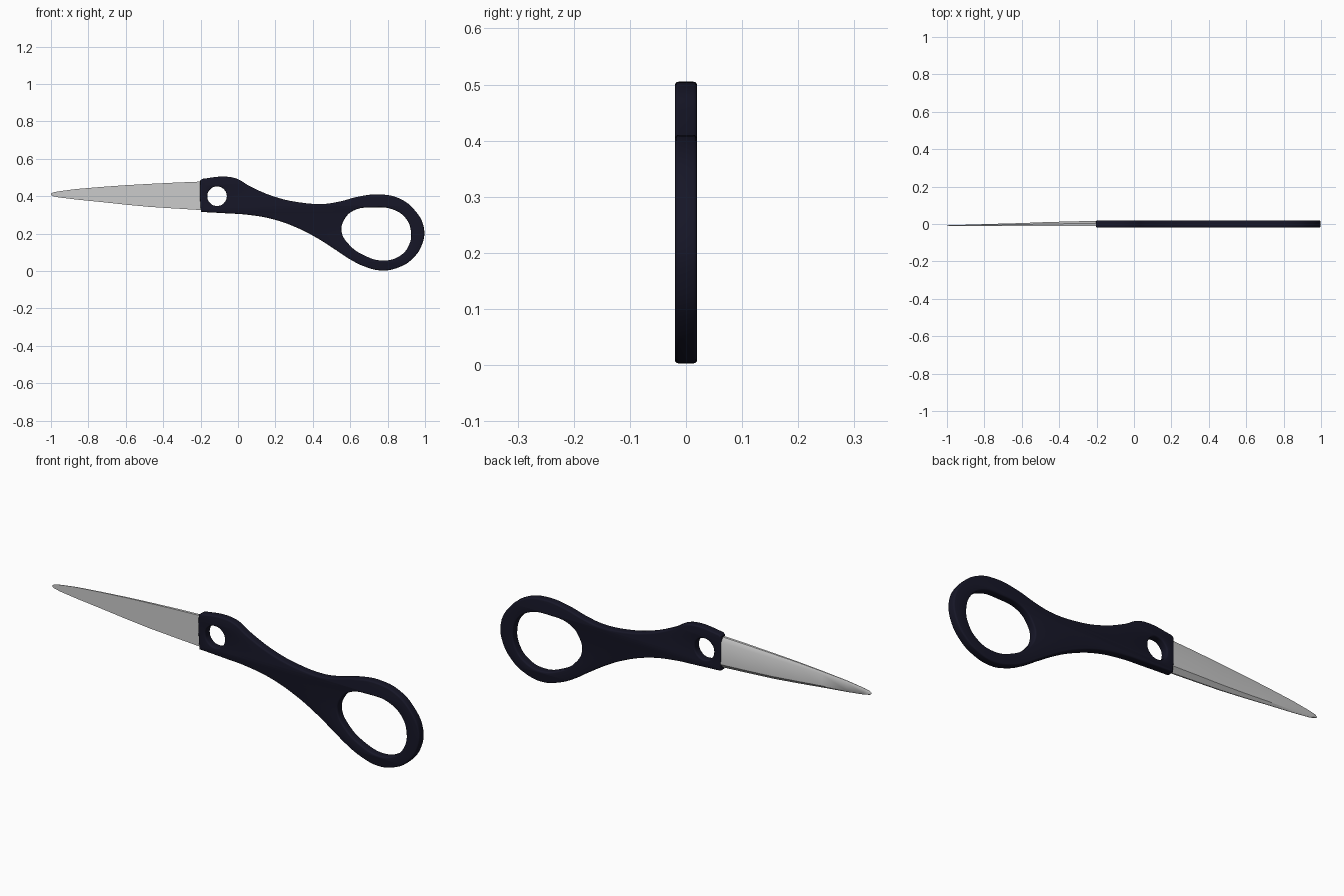
import bpy, bmesh, math

if "Cube" in bpy.data.objects:
    bpy.data.objects.remove(bpy.data.objects["Cube"])


def spline(curve, pts, corners=()):
    s = curve.splines.new('BEZIER')
    s.bezier_points.add(len(pts) - 1)
    for p, (x, z) in zip(s.bezier_points, pts):
        p.co = (x, z, 0)
    for i, p in enumerate(s.bezier_points):
        p.handle_left_type = p.handle_right_type = 'VECTOR' if i in corners else 'AUTO'
    s.use_cyclic_u = True
    s.resolution_u = 6


def smooth(ob):
    bpy.ops.object.select_all(action='DESELECT')
    ob.select_set(True)
    bpy.context.view_layer.objects.active = ob
    bpy.ops.object.shade_smooth_by_angle(angle=math.radians(35))


# Handle: outline with finger hole and pivot hole, rounded rims
outline = [(-0.198, 0.316), (-0.203, 0.40), (-0.202, 0.484), (-0.19, 0.493), (-0.07, 0.505),
           (-0.005, 0.493), (0.06, 0.455), (0.2, 0.396), (0.33, 0.367), (0.46, 0.359),
           (0.54, 0.371), (0.65, 0.399), (0.757, 0.41), (0.865, 0.387), (0.945, 0.325),
           (0.993, 0.235), (0.985, 0.145), (0.93, 0.063), (0.86, 0.02), (0.77, 0.003),
           (0.675, 0.025), (0.6, 0.062), (0.515, 0.118), (0.42, 0.178), (0.33, 0.225),
           (0.195, 0.275), (0.06, 0.30), (-0.07, 0.309)]
finger = [(0.553, 0.214), (0.57, 0.278), (0.617, 0.323), (0.73, 0.34), (0.826, 0.33),
          (0.896, 0.283), (0.925, 0.209), (0.912, 0.134), (0.864, 0.08), (0.778, 0.056),
          (0.676, 0.083), (0.596, 0.139)]
pivot = [(-0.112 + 0.052 * math.cos(a * math.pi / 4), 0.40 + 0.052 * math.sin(a * math.pi / 4))
         for a in range(8)]
cu = bpy.data.curves.new("handle", 'CURVE')
cu.dimensions = '2D'
cu.fill_mode = 'BOTH'
bevel = 0.007
cu.extrude = 0.02 - bevel
cu.bevel_depth = bevel
cu.bevel_resolution = 2
cu.offset = -bevel
spline(cu, outline, (0, 2, 3))
spline(cu, finger)
spline(cu, pivot)
handle = bpy.data.objects.new("handle", cu)
bpy.context.collection.objects.link(handle)
handle.rotation_euler = (math.pi / 2, 0, 0)
handle.select_set(True)
bpy.context.view_layer.objects.active = handle
bpy.ops.object.convert(target='MESH')
handle = bpy.context.view_layer.objects.active
bpy.ops.object.transform_apply(location=False, rotation=True, scale=False)
bm = bmesh.new()
bm.from_mesh(handle.data)
bmesh.ops.remove_doubles(bm, verts=bm.verts, dist=0.0002)
bmesh.ops.recalc_face_normals(bm, faces=bm.faces)
bm.to_mesh(handle.data)
bm.free()
mat = bpy.data.materials.new("dark_plastic")
mat.diffuse_color = (0.008, 0.008, 0.02, 1)
mat.use_nodes = True
mat.node_tree.nodes["Principled BSDF"].inputs["Base Color"].default_value = mat.diffuse_color
handle.data.materials.clear()
handle.data.materials.append(mat)
smooth(handle)

# Blade: sections (x, bottom z, top z, back y) lofted from tip to handle, flat front face
sections = [(-1.0, 0.407, 0.413, -0.007), (-0.99, 0.401, 0.420, -0.0066),
            (-0.96, 0.394, 0.426, -0.006), (-0.87, 0.383, 0.438, -0.003),
            (-0.74, 0.370, 0.449, 0.001), (-0.6, 0.355, 0.459, 0.005),
            (-0.473, 0.343, 0.466, 0.010), (-0.33, 0.334, 0.473, 0.014),
            (-0.18, 0.325, 0.479, 0.017)]
bm = bmesh.new()
rings = []
for x, b, t, y in sections:
    h, f = t - b, -0.010
    ring = [(f, b), (f + (y - f) * 0.25, b), (y, b + h * 0.14),
            (y, t - h * 0.14), (f + (y - f) * 0.5, t), (f, t)]
    rings.append([bm.verts.new((x, yy, zz)) for yy, zz in ring])
for r, s in zip(rings, rings[1:]):
    for i in range(6):
        j = (i + 1) % 6
        bm.faces.new((r[i], r[j], s[j], s[i]))
bm.faces.new(rings[0])
bm.faces.new(rings[-1])
bmesh.ops.recalc_face_normals(bm, faces=bm.faces)
me = bpy.data.meshes.new("blade")
bm.to_mesh(me)
bm.free()
blade = bpy.data.objects.new("blade", me)
bpy.context.collection.objects.link(blade)
smooth(blade)
